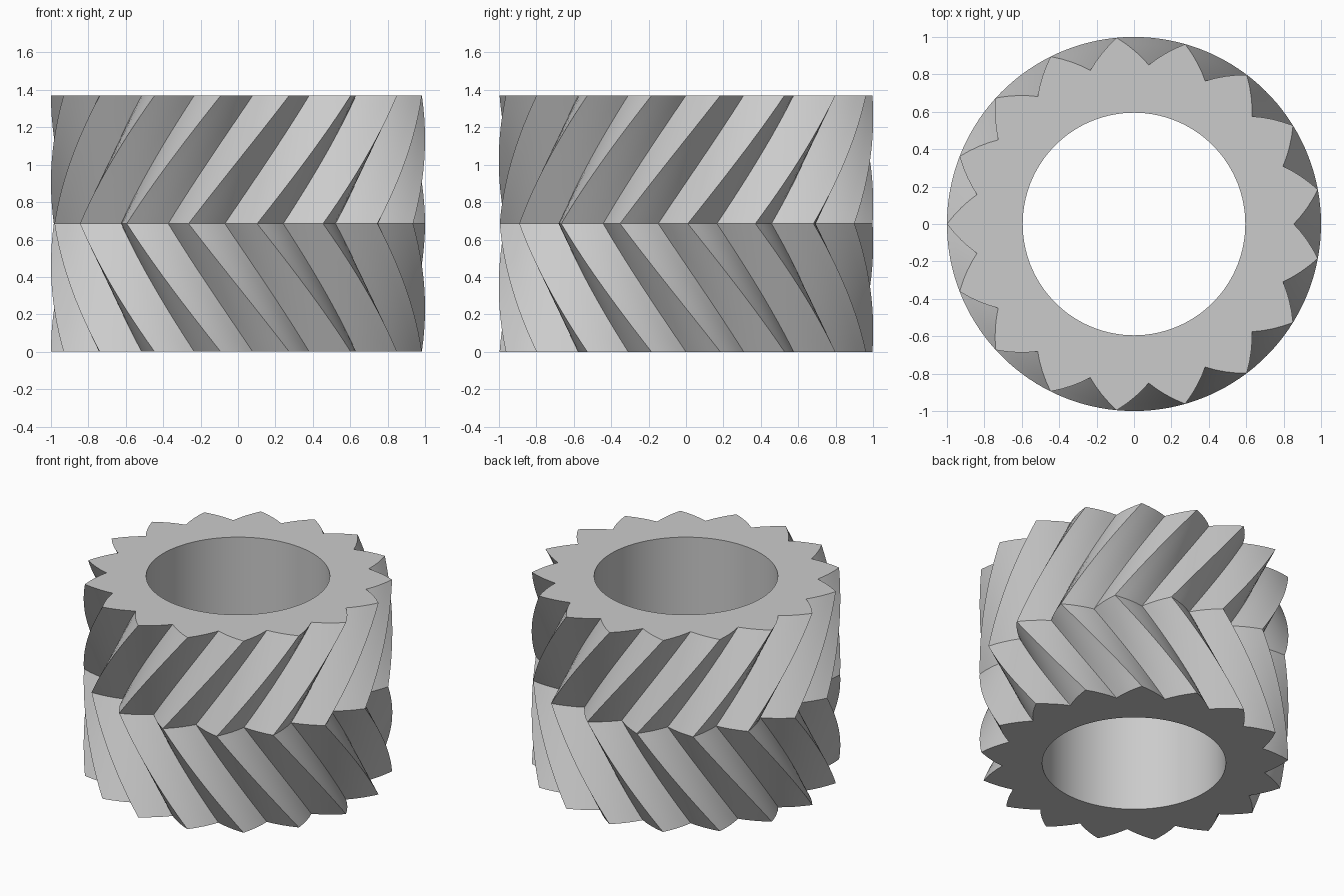
import bpy
import bmesh
import math

TEETH = 17
TIP, ROOT, BASE, BORE = 1.0, 0.854, 0.6, 0.595
HEIGHT = 1.37
TWIST = math.radians(31.2)      # helix turn over each half
FLANK_STEPS = 4
SLICES = 24                     # even, so one slice lies on the chevron crease

cube = bpy.data.objects.get("Cube")
if cube:
    bpy.data.objects.remove(cube, do_unlink=True)


def involute(r):
    phi = math.acos(BASE / r)
    return math.tan(phi) - phi


def tooth_profile():
    """Outline as (radius, angle) pairs, pointed tips and V-shaped roots."""
    half = math.pi / TEETH
    span = involute(TIP) - involute(ROOT)
    radii = [TIP + (ROOT - TIP) * i / FLANK_STEPS for i in range(FLANK_STEPS + 1)]
    falling = [(r, half * (involute(TIP) - involute(r)) / span) for r in radii]
    rising = [(r, 2 * half - a) for r, a in reversed(falling[1:-1])]
    return [(r, math.pi + a + 2 * half * k)
            for k in range(TEETH) for r, a in falling + rising]


def add_ring(bm, points, z, turn=0.0):
    return [bm.verts.new((r * math.cos(a + turn), r * math.sin(a + turn), z))
            for r, a in points]


def bridge(bm, lower, upper):
    n = len(lower)
    for i in range(n):
        j = (i + 1) % n
        bm.faces.new((lower[i], lower[j], upper[j], upper[i]))


bm = bmesh.new()
outline = tooth_profile()
bore = [(BORE, a) for r, a in outline]

# Herringbone teeth: helix reverses at mid height
rings = []
for s in range(SLICES + 1):
    t = s / SLICES
    rings.append(add_ring(bm, outline, HEIGHT * t, -TWIST * (1 - abs(2 * t - 1))))

# Bore wall, joined to the teeth by the two flat end faces
rings.append(add_ring(bm, bore, HEIGHT))
rings.append(add_ring(bm, bore, 0.0))
for lower, upper in zip(rings, rings[1:] + rings[:1]):
    bridge(bm, lower, upper)
bmesh.ops.recalc_face_normals(bm, faces=bm.faces)

mesh = bpy.data.meshes.new("herringbone_gear")
bm.to_mesh(mesh)
bm.free()

# Plain grey material
grey = bpy.data.materials.new("light_grey")
grey.use_nodes = True
colour = (0.6, 0.6, 0.6, 1.0)
grey.diffuse_color = colour
grey.node_tree.nodes["Principled BSDF"].inputs["Base Color"].default_value = colour
mesh.materials.append(grey)

gear = bpy.data.objects.new("herringbone_gear", mesh)
bpy.context.collection.objects.link(gear)
bpy.ops.object.select_all(action='DESELECT')
gear.select_set(True)
bpy.context.view_layer.objects.active = gear
bpy.ops.object.shade_smooth_by_angle(angle=math.radians(25))
